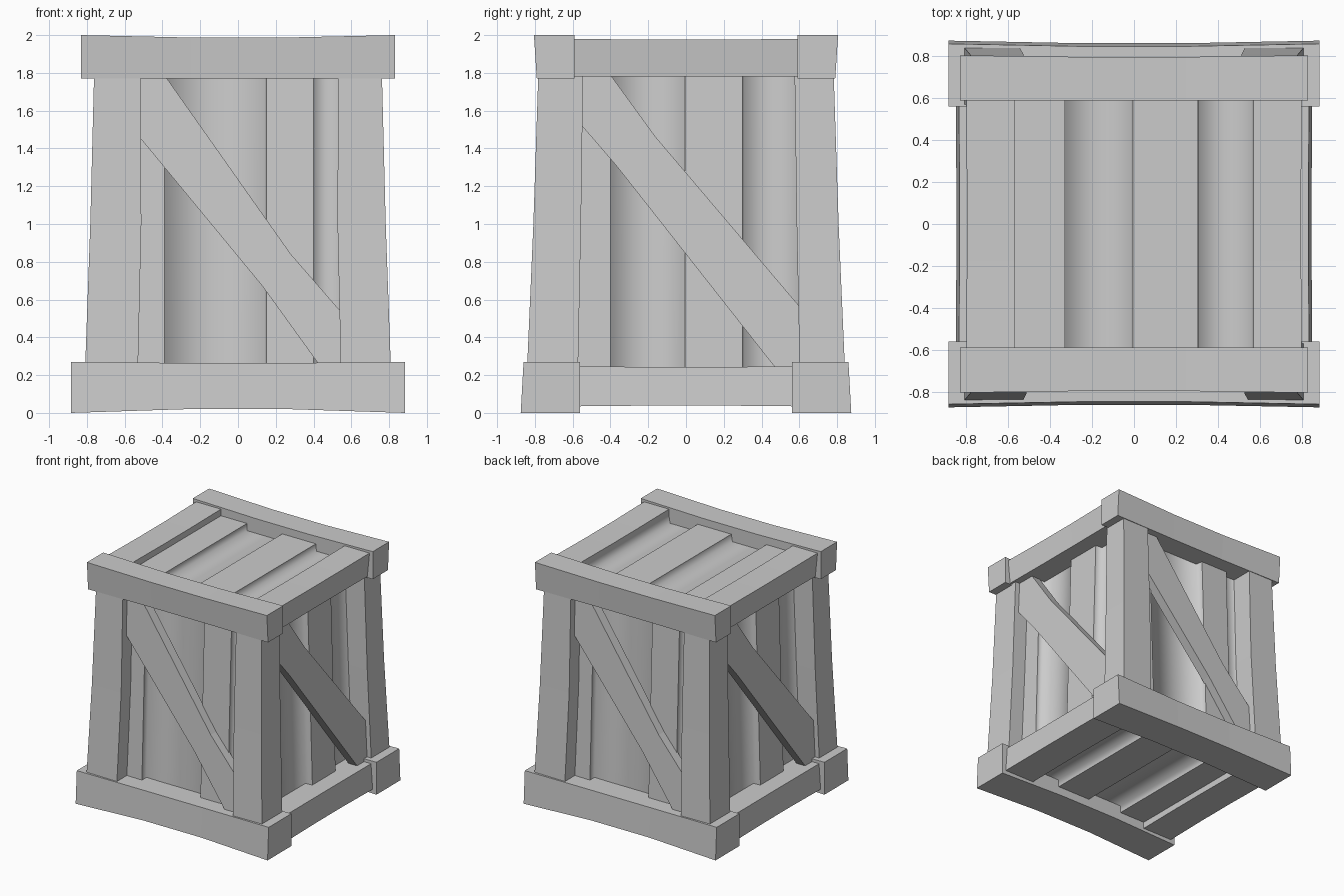
import bpy, bmesh
from math import pi
from mathutils import Matrix

if "Cube" in bpy.data.objects:
    bpy.data.objects.remove(bpy.data.objects["Cube"])


def loft(name, rings, matrix=None, smooth_sides=(), closed=True):
    """Skin matching rings into a capped solid, or an open sheet."""
    bm = bmesh.new()
    vs = [[bm.verts.new(p) for p in ring] for ring in rings]
    n = len(rings[0])
    for a, b in zip(vs, vs[1:]):
        for i in range(n if closed else n - 1):
            j = (i + 1) % n
            f = bm.faces.new((a[i], a[j], b[j], b[i]))
            f.smooth = i in smooth_sides
    if closed:
        bm.faces.new(vs[0])
        bm.faces.new(vs[-1])
        bmesh.ops.recalc_face_normals(bm, faces=bm.faces)
    if matrix:
        bm.transform(matrix)
    mesh = bpy.data.meshes.new(name)
    bm.to_mesh(mesh)
    bm.free()
    ob = bpy.data.objects.new(name, mesh)
    bpy.context.collection.objects.link(ob)
    return ob


def turn(deg):
    return Matrix.Rotation(deg * pi / 180, 4, 'Z')


def beam(name, half, lo, hi, inner, z0, z1, bend, deg):
    """Slightly bent bar along x; lo / hi are the outer faces at z0 / z1."""
    rings = []
    for x, k in ((-half, 0), (-half * .3, 1), (half * .3, 1), (half, 0)):
        zb = z0 + (bend if z0 < 1 else 0) * k
        zt = z1 - (bend if z0 > 1 else bend * .3) * k
        s = bend * k * .6
        rings.append([(x, -lo + s, zb), (x, -inner, zb), (x, -inner, zt), (x, -hi + s, zt)])
    loft(name, rings, turn(deg))


def panel(name, profile, stations, matrix):
    """Board wall facing -y: profile is (u, recess), stations are (z, outward offset)."""
    rings = [[(u, -off + d, z) for u, d in profile] for z, off in stations]
    deep = max(d for u, d in profile)
    soft = [i for i in range(len(profile) - 1)
            if deep in (profile[i][1], profile[i + 1][1])]
    loft(name, rings, matrix, soft, closed=False)


def brace(name, outline, lo, hi, matrix):
    """Diagonal board following the slope of the wall."""
    def face(d):
        return [(x, -(lo + (hi - lo) * (z - .26) / 1.52) + d, z) for x, z in outline]
    loft(name, [face(0), face(.08)], matrix)


# Heavy frame: long bars front and back, shorter bars left and right
for deg, side in ((0, "front"), (180, "back")):
    beam(f"{side}_bottom_beam", .885, .875, .86, .56, 0, .27, .02, deg)
    beam(f"{side}_top_beam", .83, .79, .805, .59, 1.77, 2.0, .013, deg)
for deg, side in ((90, "right"), (270, "left")):
    beam(f"{side}_bottom_beam", .57, .85, .835, .57, .035, .245, .004, deg)
    beam(f"{side}_top_beam", .595, .78, .80, .57, 1.78, 1.98, .004, deg)

# Leaning corner posts; diagonal opposites match
for sx, a in ((-1, "left"), (1, "right")):
    for sy, b in ((-1, "front"), (1, "back")):
        dx = .015 if sx * sy < 0 else 0
        dy = .03 if sx * sy > 0 else 0
        dy = 0 if sx * sy < 0 else .03
        rings = []
        for z, xi, xo, yi, yo in ((.22, .53, .81, .572, .842),
                                  (1.0, .512, .782, .556, .808),
                                  (1.79, .515, .762, .545, .782)):
            rings.append([(sx * x, sy * y, z) for x, y in
                          ((xi + dx, yi + dy), (xo, yi + dy), (xo, yo), (xi + dx, yo))])
        loft(f"{b}_{a}_post", rings)

# Side walls of raised boards and sunken grooves
D = .06
wide = [(-.57, 0), (-.39, 0), (-.39, D), (-.125, D), (.14, D), (.15, 0),
        (.4, 0), (.4, D), (.47, D), (.56, D), (.565, 0), (.6, 0)]
narrow = [(-.6, .01), (-.4, .01), (-.4, D), (-.2, D), (-.01, D), (-.005, 0),
          (.3, 0), (.305, D), (.44, D), (.6, D), (.605, 0), (.62, 0)]
for deg, side in ((0, "front"), (180, "back")):
    panel(f"{side}_wall", wide, ((.23, .71), (1.79, .655)), turn(deg))
for deg, side in ((90, "right"), (270, "left")):
    panel(f"{side}_wall", narrow, ((.23, .69), (1.79, .645)), turn(deg))

# Lid and floor boards
lid = [(-.6, 0), (-.33, 0), (-.33, D), (-.17, D), (-.015, D), (-.005, 0),
       (.305, 0), (.31, D), (.43, D), (.56, D), (.57, 0), (.6, 0)]
panel("lid_boards", lid, ((-.6, 1.925), (.6, 1.925)), Matrix.Rotation(-pi / 2, 4, 'X'))
panel("floor_boards", lid, ((-.6, -.09), (.6, -.09)), Matrix.Rotation(pi / 2, 4, 'X'))

# Diagonal braces
front_line = [(-.53, 1.47), (-.53, 1.79), (-.39, 1.79), (.28, .84), (.55, .53),
              (.55, .24), (.44, .24), (.13, .67)]
right_line = [(-.56, 1.53), (-.56, 1.79), (-.4, 1.79), (-.16, 1.46), (.6, .565),
              (.6, .23), (.48, .23), (-.37, 1.31)]
for deg, side in ((0, "front"), (180, "back")):
    brace(f"{side}_brace", front_line, .78, .725, turn(deg))
for deg, side in ((90, "right"), (270, "left")):
    brace(f"{side}_brace", right_line, .77, .72, turn(deg))
